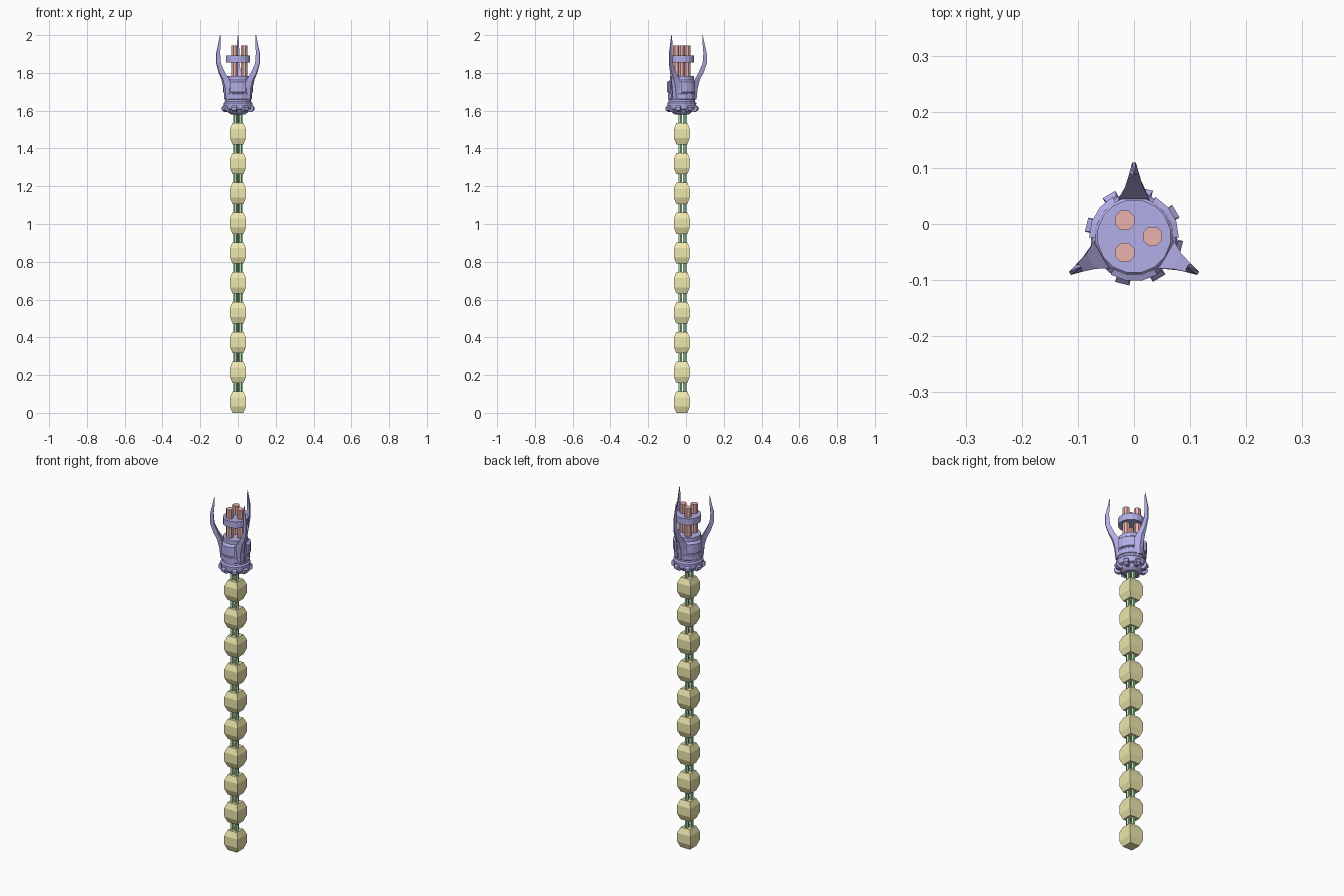
import bpy, bmesh
from math import sin, cos, pi, radians

if "Cube" in bpy.data.objects:
    bpy.data.objects.remove(bpy.data.objects["Cube"])

CY = -0.022  # y of the shaft axis


def material(name, col):
    m = bpy.data.materials.new(name)
    m.diffuse_color = (*col, 1)
    m.use_nodes = True
    m.node_tree.nodes["Principled BSDF"].inputs["Base Color"].default_value = m.diffuse_color
    return m


BONE = material("bone_yellow", (0.85, 0.80, 0.42))
CABLE = material("cable_green", (0.42, 0.75, 0.42))
METAL = material("metal_purple", (0.45, 0.42, 0.80))
TUBE = material("tube_red", (0.82, 0.45, 0.43))


def polar(r, a, z, t=0.0):
    """Point at radius r and angle a round the axis, shifted t sideways."""
    return (r * cos(a) - t * sin(a), CY + r * sin(a) + t * cos(a), z)


def loft(name, rings, mat):
    """Closed solid skinned through rings with equal point counts."""
    bm = bmesh.new()
    vs = [[bm.verts.new(p) for p in ring] for ring in rings]
    n = len(vs[0])
    for a, b in zip(vs, vs[1:]):
        for i in range(n):
            j = (i + 1) % n
            bm.faces.new((a[i], a[j], b[j], b[i]))
    bm.faces.new(vs[0][::-1])
    bm.faces.new(vs[-1])
    bmesh.ops.recalc_face_normals(bm, faces=bm.faces)
    me = bpy.data.meshes.new(name)
    bm.to_mesh(me)
    bm.free()
    me.materials.append(mat)
    ob = bpy.data.objects.new(name, me)
    bpy.context.collection.objects.link(ob)
    return ob


def lathe(name, profile, sides, mat, cx=0.0, cy=0.0, turn=0.0):
    rings = []
    for r, z in profile:
        ring = []
        for i in range(sides):
            x, y, _ = polar(r, turn + 2 * pi * i / sides, z)
            ring.append((x + cx, y + cy, z))
        rings.append(ring)
    return loft(name, rings, mat)


def arc_panel(name, a, half, r0, r1, z0, z1, bevel=0.004):
    """Raised plate that follows the round housing."""
    angs = [a - half, a - half / 3, a + half / 3, a + half]
    rings = []
    for r, z in ((r0, z0), (r1, z0 + bevel), (r1, z1 - bevel), (r0, z1)):
        rings.append([polar(r, t, z) for t in angs] +
                     [polar(r0 - 0.01, t, z) for t in reversed(angs)])
    return loft(name, rings, METAL)


# Square bevelled beads up the shaft
S = 2 ** 0.5
for i in range(10):
    z = i * 0.158
    lathe(f"bead_{i + 1}", [(0.029 * S, z), (0.042 * S, z + 0.033),
          (0.042 * S, z + 0.082), (0.029 * S, z + 0.113)], 4, BONE, turn=pi / 4)

# Three thin cables through the beads
for i in range(3):
    a = pi / 2 + i * 2 * pi / 3
    lathe(f"cable_{i + 1}", [(0.0105, 0.02), (0.0105, 1.62)], 6, CABLE,
          0.0155 * cos(a), 0.0155 * sin(a))

# Head housing with flared lower collar
lathe("head_housing", [(0.038, 1.58), (0.052, 1.59), (0.062, 1.605), (0.076, 1.61),
      (0.078, 1.64), (0.071, 1.648), (0.071, 1.755), (0.065, 1.762),
      (0.065, 1.783)], 16, METAL, turn=pi / 16)

# Clamp disc round the tubes
lathe("clamp_disc", [(0.066, 1.856), (0.066, 1.893)], 16, METAL, turn=pi / 16)

# Three tubes
for i in range(3):
    a = i * 2 * pi / 3
    lathe(f"tube_{i + 1}", [(0.0185, 1.75), (0.0185, 1.945)], 8, TUBE,
          0.033 * cos(a), 0.033 * sin(a), turn=pi / 8)

# Lugs round the collar
for i in range(8):
    a = radians(31 + 45 * i)
    rings = []
    for r0, r1, w, z in ((0.05, 0.072, 0.009, 1.592), (0.05, 0.087, 0.013, 1.604),
                         (0.05, 0.087, 0.013, 1.618), (0.05, 0.078, 0.010, 1.627)):
        rings.append([polar(r0, a, z, -w), polar(r1, a, z, -w),
                      polar(r1, a, z, w), polar(r0, a, z, w)])
    loft(f"collar_lug_{i + 1}", rings, METAL)

# Plates between and under the claws
for i in range(3):
    a = -pi / 2 + i * 2 * pi / 3
    arc_panel(f"upper_plate_{i + 1}", a, 0.55, 0.070, 0.080, 1.695, 1.756)
    arc_panel(f"lower_plate_{i + 1}", a, 0.75, 0.070, 0.076, 1.658, 1.691)

# Claws: wide root, slim blade curving back in at the tip
claw = [  # inner radius, outer radius, half width, z
    (0.055, 0.078, 0.026, 1.660),
    (0.060, 0.084, 0.030, 1.720),
    (0.068, 0.096, 0.027, 1.765),
    (0.088, 0.115, 0.016, 1.800),
    (0.110, 0.132, 0.009, 1.850),
    (0.114, 0.132, 0.008, 1.905),
    (0.109, 0.118, 0.005, 1.965),
    (0.109, 0.111, 0.001, 2.000)]
for i in range(3):
    a = pi / 2 + i * 2 * pi / 3
    loft(f"claw_{i + 1}", [[polar(r0, a, z, -w), polar(r1, a, z, -w * 0.35),
         polar(r1, a, z, w * 0.35), polar(r0, a, z, w)] for r0, r1, w, z in claw], METAL)
